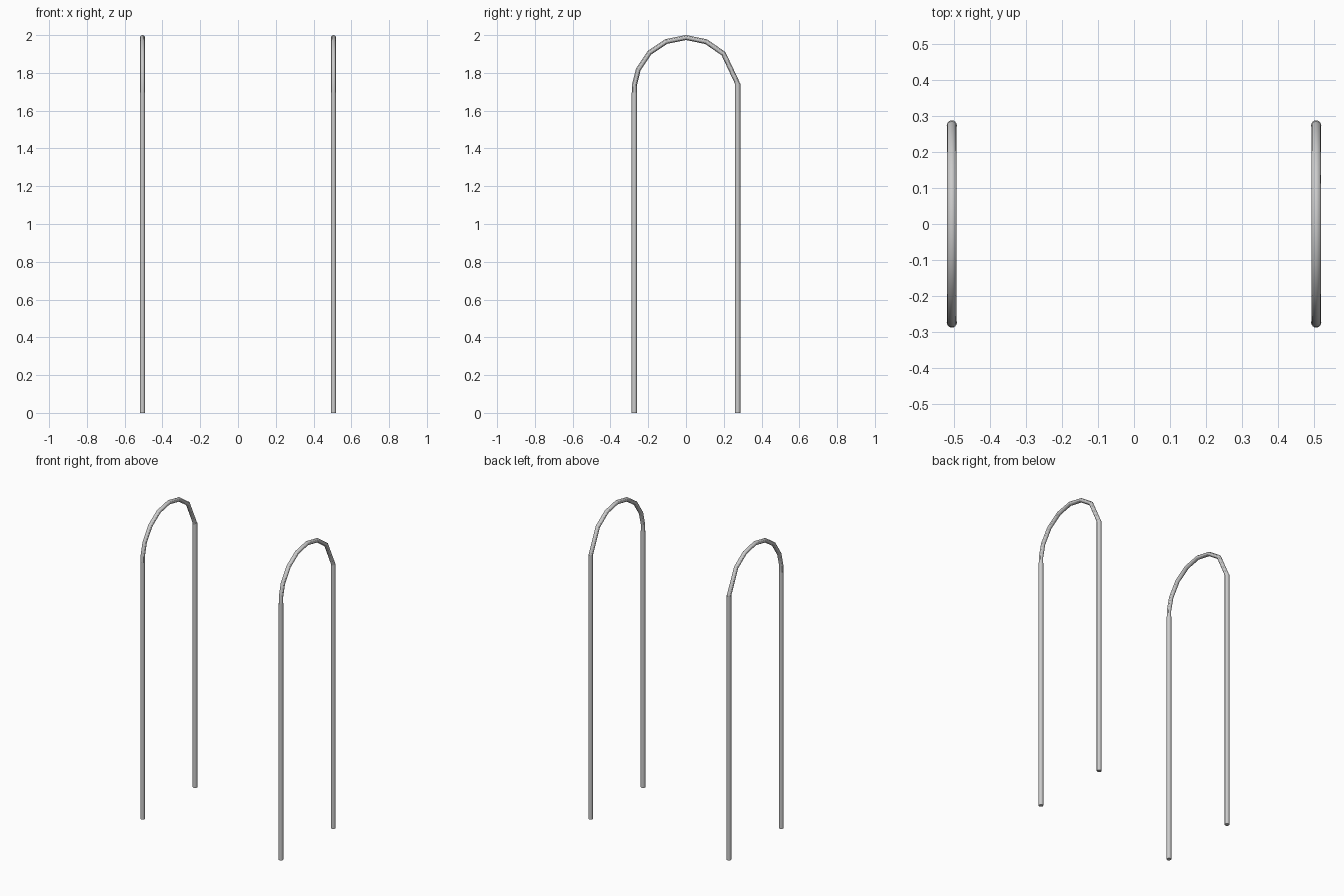
import bpy
from math import sin, cos, radians

if "Cube" in bpy.data.objects:
    bpy.data.objects.remove(bpy.data.objects["Cube"])

HALF_X, HALF_Y = 0.5055, 0.2735   # hoop spacing and half width
ARCH_R, ARCH_Z = 0.2735, 1.7135   # bend radius and centre height
TUBE_R, LEG_R = 0.0132, 0.0142


def leg(name, x, y, top):
    bpy.ops.mesh.primitive_cylinder_add(vertices=16, radius=LEG_R, depth=top,
                                        location=(x, y, top / 2))
    bpy.context.object.name = name
    bpy.ops.object.shade_smooth_by_angle()


def arch(name, x):
    # bend in straight steps, the rear end having one longer step
    angles = [7, 43.5, 67, 90, 112.5, 135, 157.5, 175]
    pts = [(x, ARCH_R * cos(radians(a)), ARCH_Z + ARCH_R * sin(radians(a))) for a in angles]
    pts = [(x, HALF_Y, 1.73)] + pts + [(x, -HALF_Y, 1.69)]
    curve = bpy.data.curves.new(name, 'CURVE')
    curve.dimensions = '3D'
    curve.bevel_depth = TUBE_R
    curve.bevel_resolution = 4
    curve.use_fill_caps = True
    spline = curve.splines.new('POLY')
    spline.points.add(len(pts) - 1)
    for p, co in zip(spline.points, pts):
        p.co = (*co, 1)
    ob = bpy.data.objects.new(name, curve)
    bpy.context.collection.objects.link(ob)
    # turn the bend into a mesh
    bpy.ops.object.select_all(action='DESELECT')
    ob.select_set(True)
    bpy.context.view_layer.objects.active = ob
    bpy.ops.object.convert(target='MESH')
    bpy.ops.object.shade_smooth_by_angle()


# two identical hoops
for side, sx in (("left", -1), ("right", 1)):
    x = sx * HALF_X
    leg(side + "_front_leg", x, -HALF_Y, 1.695)
    leg(side + "_rear_leg", x, HALF_Y, 1.745)
    arch(side + "_arch", x)
